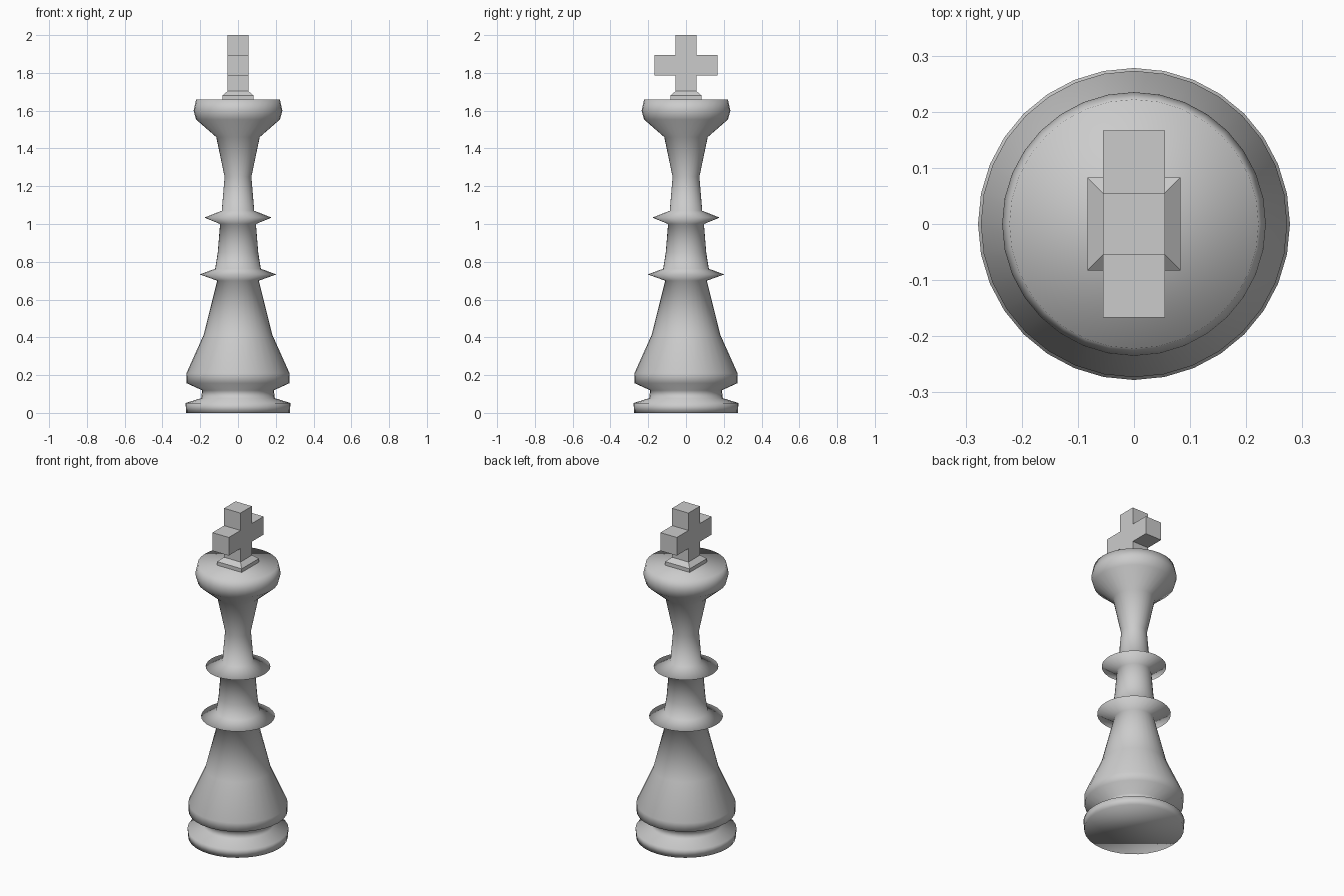
import bpy, bmesh
from math import sin, cos, tau

if "Cube" in bpy.data.objects:
    bpy.data.objects.remove(bpy.data.objects["Cube"])

SIDES = 32


def finish(name, bm, smooth):
    bmesh.ops.recalc_face_normals(bm, faces=bm.faces[:])
    mesh = bpy.data.meshes.new(name)
    bm.to_mesh(mesh)
    bm.free()
    for p in mesh.polygons:
        p.use_smooth = smooth
    obj = bpy.data.objects.new(name, mesh)
    bpy.context.collection.objects.link(obj)
    return obj


def bridge(bm, a, b):
    n = len(a)
    for i in range(n):
        j = (i + 1) % n
        bm.faces.new((a[i], a[j], b[j], b[i]))


def lofted(name, rings, smooth):
    """Stack of closed point rings, capped at both ends."""
    bm = bmesh.new()
    loops = [[bm.verts.new(p) for p in ring] for ring in rings]
    for a, b in zip(loops, loops[1:]):
        bridge(bm, a, b)
    bm.faces.new(loops[0])
    bm.faces.new(loops[-1])
    return finish(name, bm, smooth)


def circle(r, z):
    return [(r * cos(tau * i / SIDES), r * sin(tau * i / SIDES), z) for i in range(SIDES)]


def square(h, z):
    return [(-h, -h, z), (h, -h, z), (h, h, z), (-h, h, z)]


# Turned body: foot, skirt, two collars, neck and flared crown
profile = [
    (0.274, 0.0), (0.278, 0.052), (0.195, 0.078), (0.19, 0.12),
    (0.272, 0.157), (0.273, 0.21), (0.181, 0.415), (0.11, 0.70),
    (0.203, 0.733), (0.121, 0.763), (0.107, 0.85), (0.095, 1.0),
    (0.178, 1.034), (0.086, 1.07), (0.071, 1.25), (0.115, 1.46),
    (0.222, 1.553), (0.235, 1.60), (0.222, 1.658),
]
lofted("turned_body", [circle(r, z) for r, z in profile], True)

# Chamfered square plinth under the cross
lofted("cross_plinth", [square(0.083, 1.655), square(0.083, 1.68), square(0.055, 1.703)], False)

# Cross: outline in the YZ plane, extruded along X
w, arm, low, high = 0.055, 0.167, 1.785, 1.895
half = [(w, 1.70), (w, low), (arm, low), (arm, high), (w, high), (w, 2.0)]
outline = half + [(-y, z) for y, z in reversed(half)]
lofted("cross", [[(x, y, z) for y, z in outline] for x in (-w, w)], False)
